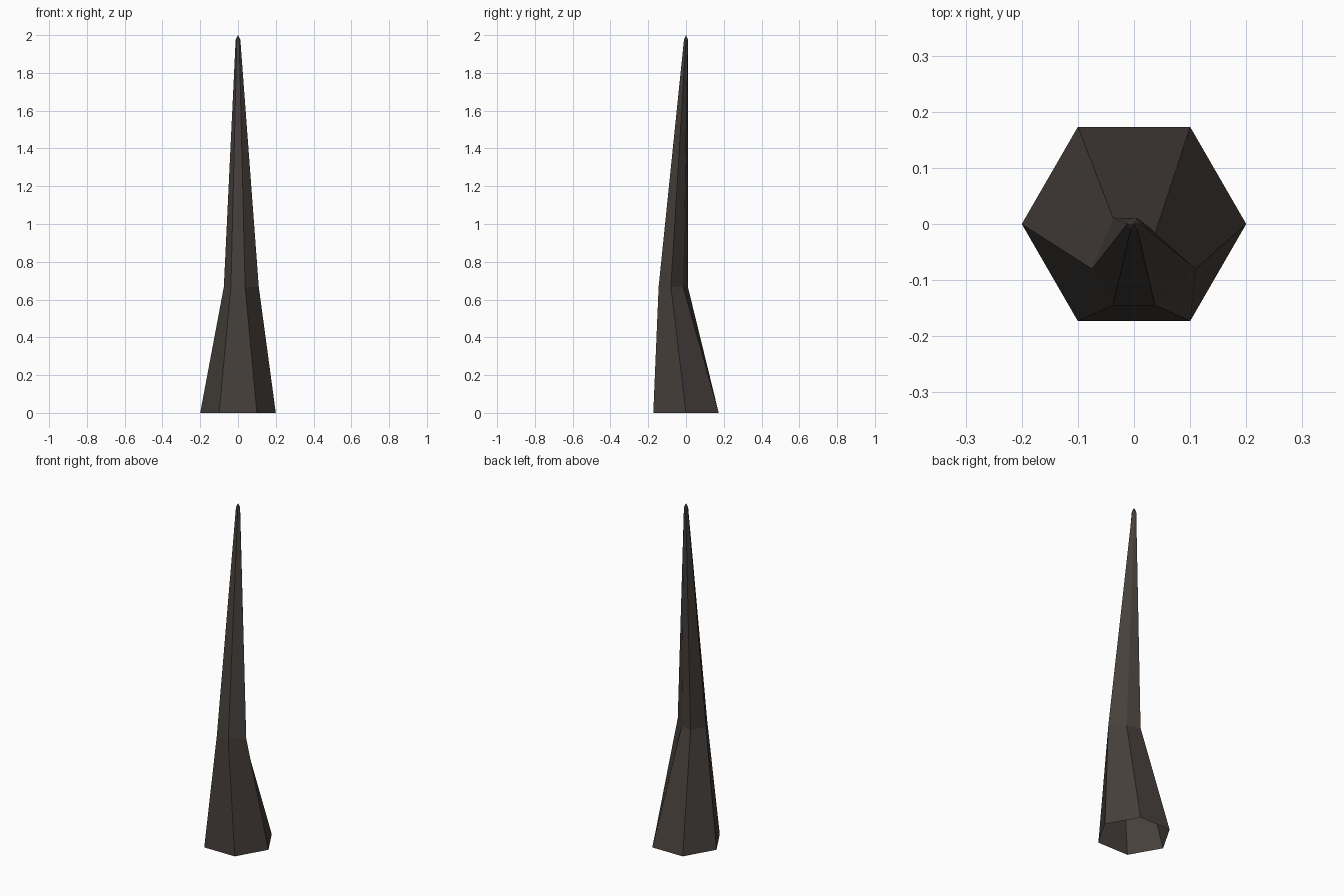
import bpy, bmesh, math

if "Cube" in bpy.data.objects:
    bpy.data.objects.remove(bpy.data.objects["Cube"])

# Dark stone colour
stone = bpy.data.materials.new("dark_stone")
stone.diffuse_color = (0.062, 0.051, 0.044, 1)
stone.use_nodes = True
stone.node_tree.nodes["Principled BSDF"].inputs["Base Color"].default_value = stone.diffuse_color


def hex_ring(r, z, y=0.0):
    return [(r * math.cos(math.radians(60 * i)),
             y + r * math.sin(math.radians(60 * i)), z) for i in range(6)]


# Rings: wide foot, off-centre shoulder, narrow neck
foot = hex_ring(0.2, 0.0)
shoulder = hex_ring(0.075, 0.667, -0.08)
shoulder[0] = (0.11, -0.08, 0.667)     # chipped, irregular corners
shoulder[1] = (0.038, -0.015, 0.667)
shoulder[2] = (-0.037, 0.01, 0.667)
neck = hex_ring(0.0125, 1.975)

bm = bmesh.new()
rings = [[bm.verts.new(p) for p in ring] for ring in (foot, shoulder, neck)]

# Spire walls, open underneath
for low, high in zip(rings, rings[1:]):
    for i in range(6):
        j = (i + 1) % 6
        bm.faces.new((low[i], low[j], high[j], high[i]))

# Pointed tip
tip = bm.verts.new((0, 0, 2))
for i in range(6):
    bm.faces.new((rings[-1][i], rings[-1][(i + 1) % 6], tip))

mesh = bpy.data.meshes.new("stone_spire")
bm.to_mesh(mesh)
bm.free()
mesh.materials.append(stone)
spire = bpy.data.objects.new("stone_spire", mesh)
bpy.context.collection.objects.link(spire)
